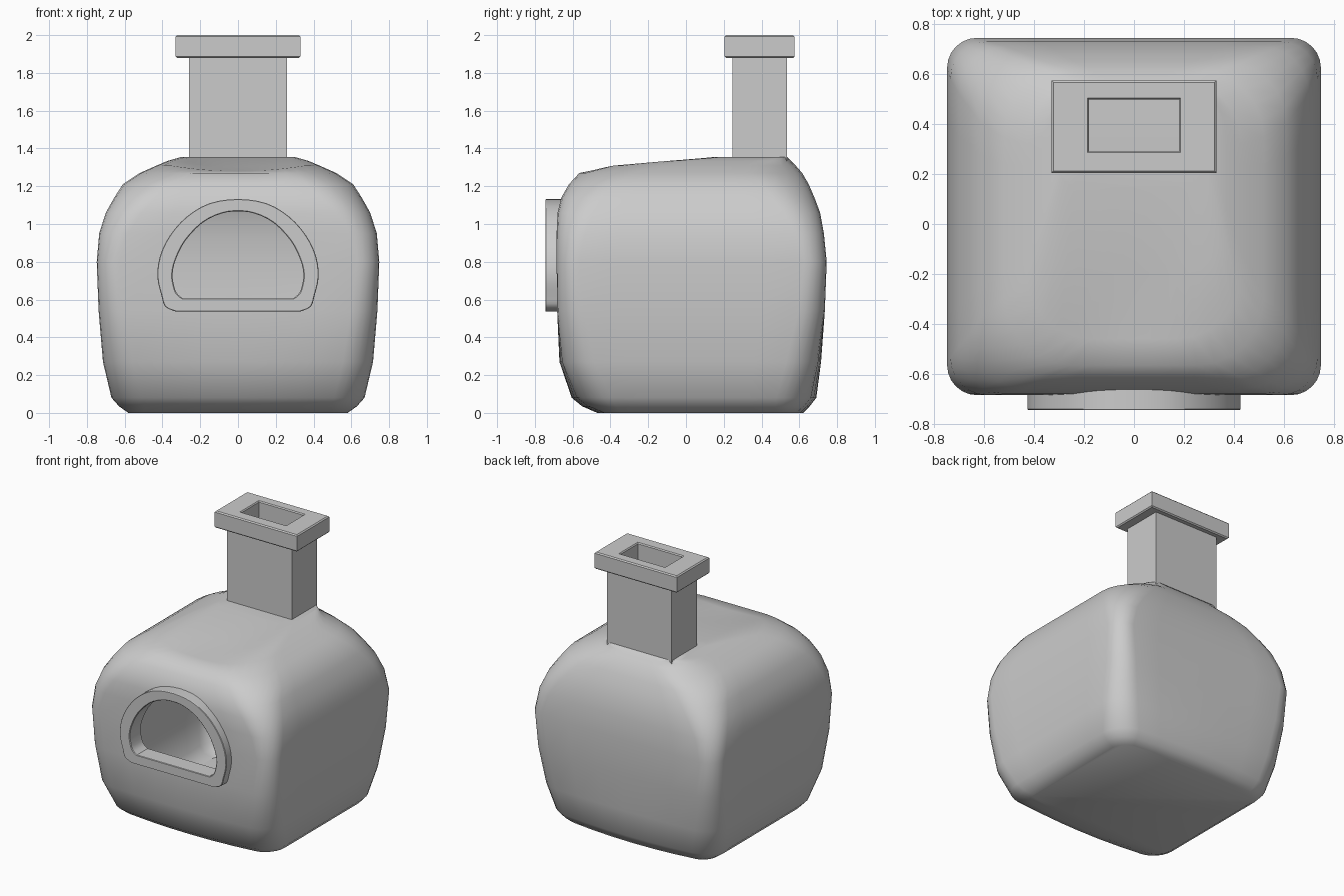
import bpy, bmesh, math
from mathutils import Vector

if "Cube" in bpy.data.objects:
    bpy.data.objects.remove(bpy.data.objects["Cube"])


def loft(name, rings, closed=False, angle=35):
    """Skin a list of equal-length point rings into one smooth object."""
    bm = bmesh.new()
    rows = [[bm.verts.new(p) for p in ring] for ring in rings]
    n = len(rows[0])
    pairs = list(zip(rows, rows[1:]))
    if closed:
        pairs.append((rows[-1], rows[0]))
    for a, b in pairs:
        for i in range(n):
            j = (i + 1) % n
            bm.faces.new((a[i], a[j], b[j], b[i]))
    if not closed:
        bm.faces.new(rows[0][::-1])
        bm.faces.new(rows[-1])
    bmesh.ops.recalc_face_normals(bm, faces=bm.faces)
    mesh = bpy.data.meshes.new(name)
    bm.to_mesh(mesh)
    bm.free()
    obj = bpy.data.objects.new(name, mesh)
    bpy.context.collection.objects.link(obj)
    smooth(obj, angle)
    return obj


def smooth(obj, angle):
    bpy.ops.object.select_all(action='DESELECT')
    obj.select_set(True)
    bpy.context.view_layer.objects.active = obj
    bpy.ops.object.shade_smooth_by_angle(angle=math.radians(angle))


def subtract(obj, cutter):
    cutter.hide_render = True
    mod = obj.modifiers.new("cut", 'BOOLEAN')
    mod.operation = 'DIFFERENCE'
    mod.solver = 'EXACT'
    mod.object = cutter
    bpy.ops.object.select_all(action='DESELECT')
    obj.select_set(True)
    bpy.context.view_layer.objects.active = obj
    bpy.ops.object.modifier_apply(modifier=mod.name)
    bpy.data.objects.remove(cutter)


def section(z, hx, y0, y1, r, bow=0.0, seg=6, mid=6):
    """Rounded rectangle whose front and back edges bow outwards."""
    y0, y1 = y0 + bow, y1 - bow
    pts = []
    corners = [(hx - r, y1 - r), (r - hx, y1 - r), (r - hx, y0 + r), (hx - r, y0 + r)]
    for q, (cx, cy) in enumerate(corners):
        for k in range(seg + 1):
            a = math.pi / 2 * (q + k / seg)
            pts.append(Vector((cx + r * math.cos(a), cy + r * math.sin(a), z)))
        a = math.pi / 2 * (q + 1)
        nx, ny = corners[(q + 1) % 4]
        end = Vector((nx + r * math.cos(a), ny + r * math.sin(a), z))
        start = pts[-1]
        pts += [start.lerp(end, k / mid) for k in range(1, mid)]
    yc = (y0 + y1) / 2
    for p in pts:
        p.y += bow * (1 - (p.x / hx) ** 2) * (p.y - yc) / (y1 - yc)
        # shallow dip in the roof above the mouth
        if z > 1.28 and p.y < 0 and abs(p.x) < 0.36:
            p.z -= 0.03 * (1 - (p.x / 0.36) ** 2) * min(1, -p.y / 0.2)
    return pts


def rect(hx, hy, z, cy=0.39):
    return [(sx * hx, cy + sy * hy, z) for sx, sy in ((1, 1), (-1, 1), (-1, -1), (1, -1))]


def rounded(half, steps=3):
    """Mirror a half outline (bottom to crown) and round it with a spline."""
    p = [Vector(v) for v in half + [(-x, z) for x, z in half[-2::-1]]]
    out = []
    for i in range(len(p) - 1):
        b, c = p[i], p[i + 1]
        a = b if i == 0 else p[i - 1]
        d = c if i == len(p) - 2 else p[i + 2]
        for k in range(steps):
            t = k / steps
            out.append(0.5 * (2 * b + (c - a) * t + (2 * a - 5 * b + 4 * c - d) * t ** 2
                              + (3 * b - a - 3 * c + d) * t ** 3))
    return out + [p[-1]]


def arch(outline, y, scale=1.0, centre=0.8):
    return [(v.x * scale, y, centre + (v.y - centre) * scale) for v in outline]


# Body: soft rounded block, (z, half width, front, back, corner radius, bow)
levels = [
    (0.00, 0.58, -0.47, 0.62, 0.09, 0.05), (0.035, 0.63, -0.55, 0.655, 0.13, 0.05),
    (0.08, 0.67, -0.605, 0.69, 0.16, 0.05), (0.27, 0.715, -0.67, 0.715, 0.16, 0.025),
    (0.54, 0.738, -0.682, 0.735, 0.14), (0.80, 0.748, -0.685, 0.745, 0.12),
    (0.95, 0.735, -0.685, 0.73, 0.15), (1.06, 0.70, -0.68, 0.71, 0.19),
    (1.14, 0.655, -0.66, 0.68, 0.22), (1.21, 0.61, -0.62, 0.65, 0.25),
    (1.27, 0.52, -0.565, 0.615, 0.27), (1.31, 0.43, -0.46, 0.58, 0.26),
    (1.335, 0.37, -0.20, 0.555, 0.20), (1.355, 0.30, 0.15, 0.535, 0.08),
]
body = loft("oven_body", [section(*l) for l in levels], angle=50)

# Mouth outlines
outer = rounded([(0.33, 0.537), (0.385, 0.562), (0.405, 0.62), (0.427, 0.72), (0.413, 0.83),
                 (0.36, 0.94), (0.27, 1.04), (0.15, 1.11), (0.0, 1.132)])
inner = rounded([(0.29, 0.605), (0.325, 0.635), (0.342, 0.69), (0.346, 0.74), (0.33, 0.81),
                 (0.28, 0.91), (0.19, 1.005), (0.09, 1.055), (0.0, 1.067)])

# Hollow chamber following the body, opened by the mouth and the flue
s = 0.92
subtract(body, loft("chamber", [[(x * s, 0.03 + (y - 0.03) * s, 0.68 + (z - 0.68) * s)
                                 for x, y, z in section(*l)] for l in levels]))
subtract(body, loft("mouth_hole", [arch(inner, -0.9), arch(inner, -0.3)]))
subtract(body, loft("flue_hole", [rect(0.18, 0.103, 1.1, 0.395), rect(0.18, 0.103, 1.6, 0.395)]))
smooth(body, 50)

# Raised frame around the mouth
loft("mouth_frame", [arch(outer, -0.62), arch(outer, -0.741), arch(outer, -0.745, 0.992),
                     arch(inner, -0.745, 1.015), arch(inner, -0.741), arch(inner, -0.62)],
     closed=True, angle=30)

# Chimney: shaft, bevelled collar and flue in one skin
loft("chimney", [rect(0.26, 0.145, 1.30), rect(0.26, 0.145, 1.88),
                 rect(0.322, 0.177, 1.878), rect(0.33, 0.185, 1.886),
                 rect(0.33, 0.185, 1.992), rect(0.322, 0.177, 2.0),
                 rect(0.186, 0.109, 2.0, 0.395), rect(0.18, 0.103, 1.992, 0.395),
                 rect(0.18, 0.103, 1.30, 0.395)], closed=True, angle=30)
